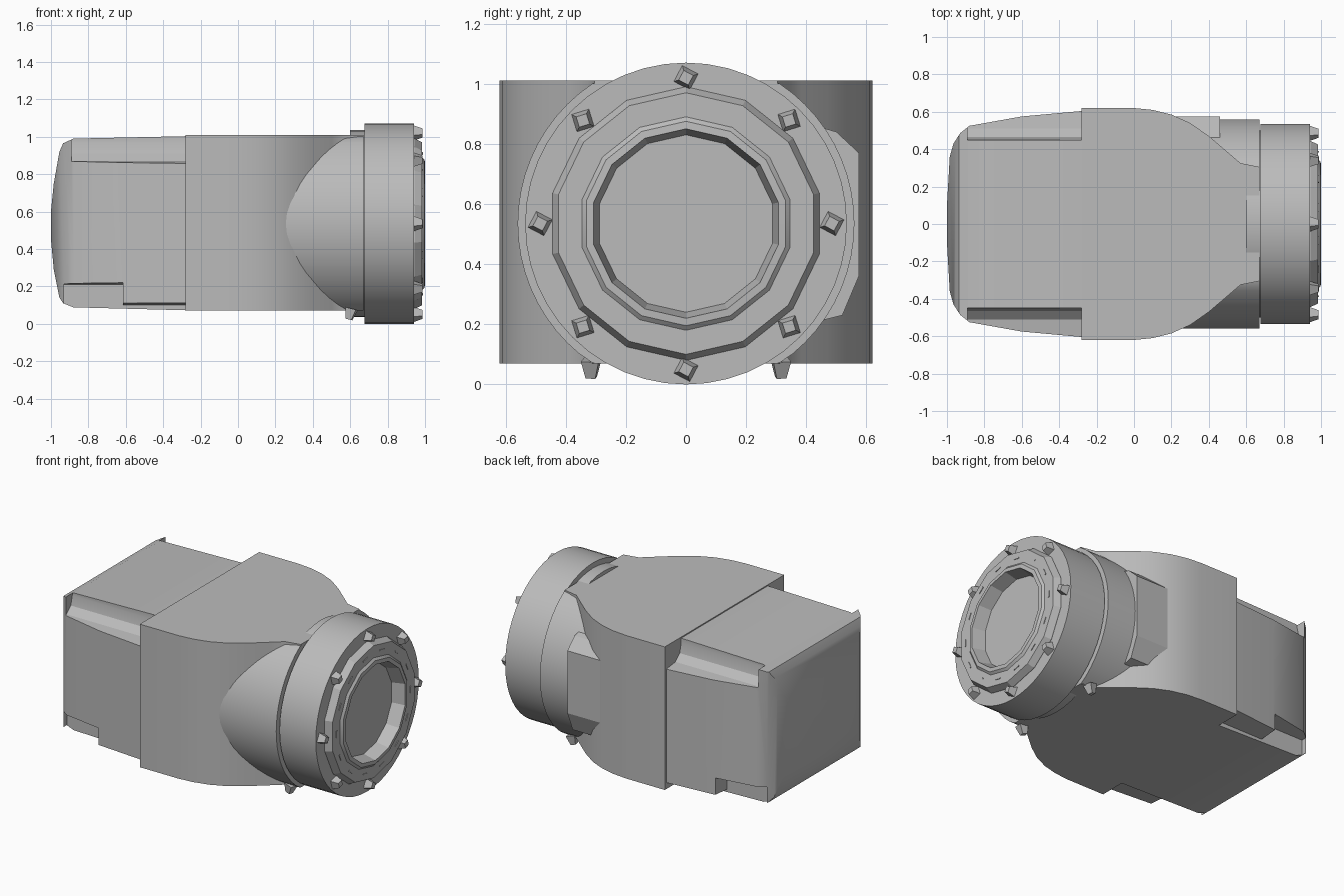
import bpy, bmesh, math
from mathutils import Matrix, Vector

if "Cube" in bpy.data.objects:
    bpy.data.objects.remove(bpy.data.objects["Cube"])

CZ = 0.535  # height of the nose axis
grey = bpy.data.materials.new("plain grey")
grey.use_nodes = True
COLOUR = (0.5, 0.5, 0.5, 1)
grey.diffuse_color = COLOUR
grey.node_tree.nodes["Principled BSDF"].inputs["Base Color"].default_value = COLOUR


def finish(name, bm, angle=30):
    bmesh.ops.recalc_face_normals(bm, faces=bm.faces)
    for f in bm.faces:
        f.smooth = True
    mesh = bpy.data.meshes.new(name)
    bm.to_mesh(mesh)
    bm.free()
    mesh.set_sharp_from_angle(angle=math.radians(angle))
    mesh.materials.append(grey)
    ob = bpy.data.objects.new(name, mesh)
    bpy.context.scene.collection.objects.link(ob)
    return ob


def prism(name, pts, axis, lo, hi, angle=30):
    """Extrude a 2D outline along an axis."""
    place = {"x": lambda p, t: (t, p[0], p[1]),
             "y": lambda p, t: (p[0], t, p[1]),
             "z": lambda p, t: (p[0], p[1], t)}[axis]
    bm = bmesh.new()
    rings = [[bm.verts.new(place(p, t)) for p in pts] for t in (lo, hi)]
    for r in rings:
        bm.faces.new(r)
    n = len(pts)
    for i in range(n):
        j = (i + 1) % n
        bm.faces.new((rings[0][i], rings[0][j], rings[1][j], rings[1][i]))
    return finish(name, bm, angle)


def lathe(name, pts, steps, angle=30):
    """Revolve (x, radius) points about the nose axis."""
    bm = bmesh.new()
    vs = [bm.verts.new((x, 0, CZ + r)) for x, r in pts]
    es = [bm.edges.new(pair) for pair in zip(vs, vs[1:])]
    bmesh.ops.spin(bm, geom=vs + es, cent=(0, 0, CZ), axis=(1, 0, 0),
                   angle=math.tau, steps=steps, use_duplicate=False)
    bmesh.ops.remove_doubles(bm, verts=bm.verts, dist=0.0005)
    return finish(name, bm, angle)


def boolean(ob, cutter, op):
    mod = ob.modifiers.new("cut", "BOOLEAN")
    mod.operation, mod.object, mod.solver = op, cutter, "EXACT"
    bpy.context.view_layer.update()
    dg = bpy.context.evaluated_depsgraph_get()
    mesh = bpy.data.meshes.new_from_object(ob.evaluated_get(dg))
    ob.modifiers.clear()
    ob.data = mesh
    mesh.set_sharp_from_angle(angle=math.radians(30))
    bpy.data.objects.remove(cutter)


def stud(name, centre, direction, radius, height, roll=0.0):
    """Four sided tapered bolt head."""
    turn = Vector(direction).to_track_quat("Z", "Y").to_matrix().to_4x4()
    bm = bmesh.new()
    bmesh.ops.create_cone(bm, cap_ends=True, segments=4, radius1=radius,
                          radius2=radius * 0.55, depth=height,
                          matrix=Matrix.Translation(centre) @ turn @ Matrix.Rotation(roll, 4, "Z"))
    return finish(name, bm)


# Main body: flat-topped block whose sides curve in towards the nose
side = [(-0.28, 0.62), (0, 0.62), (0.1, 0.61), (0.2, 0.585), (0.3, 0.54),
        (0.4, 0.47), (0.5, 0.385), (0.57, 0.325), (0.67, 0.305)]
prism("main_body", side + [(x, -y) for x, y in reversed(side)], "z", 0.07, 1.01)

# Rear housing: plan outline intersected with side outline
plan = [(-0.27, 0.605), (-0.6, 0.575), (-0.88, 0.525), (-0.93, 0.485),
        (-0.965, 0.43), (-0.985, 0.36), (-1, 0.1)]
housing = prism("rear_housing", plan + [(x, -y) for x, y in reversed(plan)], "z", 0, 1.1)
elevation = [(-0.27, 1.003), (-0.88, 0.99), (-0.935, 0.965), (-0.955, 0.92),
             (-0.985, 0.75), (-1, 0.6), (-1, 0.45), (-0.985, 0.29),
             (-0.955, 0.14), (-0.935, 0.11), (-0.88, 0.088), (-0.27, 0.072)]
boolean(housing, prism("outline", elevation, "y", -0.8, 0.8), "INTERSECT")

# Scooped upper corners and stepped lower corners of the housing
scoop = [(0.45, 1.1), (0.45, 0.97), (0.465, 0.91), (0.51, 0.87), (0.7, 0.845), (0.7, 1.1)]
for s in (-1, 1):
    boolean(housing, prism("scoop", [(s * y, z) for y, z in scoop], "x", -0.89, -0.2), "DIFFERENCE")
    for x0, x1, top in ((-0.93, -0.615, 0.23), (-0.63, -0.2, 0.12)):
        step = [(s * 0.45, -0.1), (s * 0.45, top - 0.02), (s * 0.7, top), (s * 0.7, -0.1)]
        boolean(housing, prism("step", step, "x", x0, x1), "DIFFERENCE")

# Neck: round, trimmed flat level with the body
circle = [(0.56 * math.cos(a), CZ + 0.56 * math.sin(a))
          for a in (math.tau * i / 64 for i in range(64))]
flat = [(y, min(max(z, 0.072), 1.008)) for y, z in circle if abs(z - CZ) < 0.5]
prism("neck", flat, "x", 0.1, 0.67)

# Raised pad on the back of the neck
prism("back_pad", [(0.4, 0.87), (0.5, 0.84), (0.575, 0.77),
                   (0.575, 0.36), (0.52, 0.23), (0.4, 0.2)], "x", 0.15, 0.46, 20)

# Nose ring with the narrow groove behind it
lathe("nose_ring", [(0.6, 0), (0.6, 0.5), (0.677, 0.5), (0.677, 0.535),
                    (0.94, 0.535), (0.94, 0.4), (0.9, 0.4), (0.9, 0)], 48)

# Faceted flange with a recessed centre
lathe("nose_flange", [(0.91, 0), (0.91, 0.455), (0.945, 0.455), (0.985, 0.435),
                      (0.985, 0.355), (0.998, 0.34), (1.0, 0.315),
                      (0.915, 0.295), (0.915, 0)], 14, 20)

# Small ribs on the flange
for i in range(14):
    a = math.tau * (i + 0.5) / 14
    bm = bmesh.new()
    bmesh.ops.create_cube(bm, size=1, matrix=Matrix.Translation((0, 0, CZ))
                          @ Matrix.Rotation(a, 4, "X") @ Matrix.Translation((0.985, 0, 0.385))
                          @ Matrix.Diagonal((0.008, 0.045, 0.008, 1)))
    finish("flange_rib", bm)

# Ring bolts, and two bolts under the neck
for i in range(8):
    a = math.tau * i / 8
    stud("ring_bolt", (0.958, 0.485 * math.sin(a), CZ + 0.485 * math.cos(a)),
         (1, 0, 0), 0.046, 0.056, a + 0.3)
for s in (-1, 1):
    stud("under_bolt", (0.6, s * 0.315, 0.052), (-0.25, 0, -1), 0.042, 0.06, 0.6 * s)
